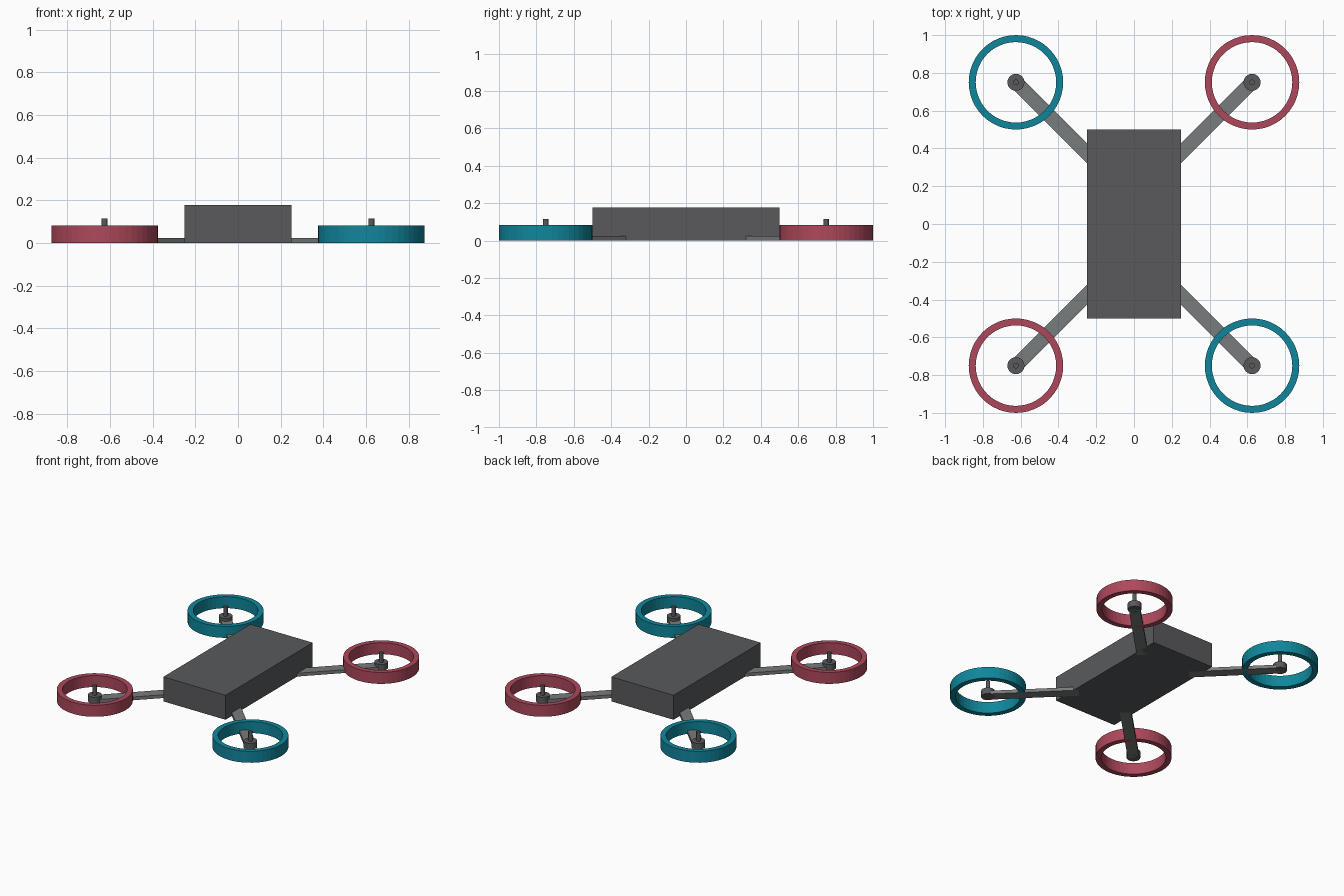
import bpy, bmesh
from math import pi, cos, sin, atan2, hypot
from mathutils import Matrix

if "Cube" in bpy.data.objects:
    bpy.data.objects.remove(bpy.data.objects["Cube"])


def material(name, rgb):
    m = bpy.data.materials.new(name)
    m.diffuse_color = (*rgb, 1)
    m.use_nodes = True
    m.node_tree.nodes["Principled BSDF"].inputs["Base Color"].default_value = m.diffuse_color
    return m


DARK = material("dark_grey", (0.10, 0.102, 0.108))
MID = material("mid_grey", (0.19, 0.20, 0.20))
TEAL = material("teal", (0.005, 0.24, 0.33))
RED = material("red", (0.42, 0.065, 0.105))


def finish(bm, name, mat, loc=(0, 0, 0)):
    bmesh.ops.recalc_face_normals(bm, faces=bm.faces)
    me = bpy.data.meshes.new(name)
    bm.to_mesh(me)
    bm.free()
    me.materials.append(mat)
    ob = bpy.data.objects.new(name, me)
    ob.location = loc
    bpy.context.collection.objects.link(ob)
    return ob


def box(name, size, loc, mat, angle=0):
    bm = bmesh.new()
    bmesh.ops.create_cube(bm, size=1)
    bmesh.ops.scale(bm, vec=size, verts=bm.verts)
    ob = finish(bm, name, mat, loc)
    ob.rotation_euler.z = angle
    return ob


def lathe(name, profile, sides, loc, mat, closed=False):
    """Turn an (r, z) profile about z; open profiles are capped at both ends."""
    bm = bmesh.new()
    rings = [[bm.verts.new((r * cos(2 * pi * i / sides), r * sin(2 * pi * i / sides), z))
              for i in range(sides)] for r, z in profile]
    pairs = list(zip(rings, rings[1:]))
    if closed:
        pairs.append((rings[-1], rings[0]))
    else:
        bm.faces.new(rings[0])
        bm.faces.new(rings[-1])
    for a, b in pairs:
        for i in range(sides):
            j = (i + 1) % sides
            bm.faces.new((a[i], a[j], b[j], b[i]))
    return finish(bm, name, mat, loc)


# Central body
box("body", (0.5, 1.0, 0.178), (0, 0, 0.089), DARK)

# Four rotor assemblies
RX, RY = 0.625, 0.75
for sx, sy, tag in ((1, -1, "front_right"), (-1, -1, "front_left"),
                    (1, 1, "back_right"), (-1, 1, "back_left")):
    x, y = sx * RX, sy * RY
    # Diagonal arm, from inside the body to the motor
    ax, ay = sx * 0.2, sy * (RY - RX + 0.2)
    box("arm_" + tag, (hypot(x - ax, y - ay), 0.075, 0.024),
        ((x + ax) / 2, (y + ay) / 2, 0.012), MID, atan2(y - ay, x - ax))
    # Motor with its shaft
    lathe("motor_" + tag, [(0.045, 0), (0.045, 0.045), (0.0145, 0.045), (0.0145, 0.115)],
          24, (x, y, 0), DARK)
    # Propeller guard ring
    lathe("guard_ring_" + tag, [(0.25, 0), (0.25, 0.083), (0.213, 0.083), (0.213, 0)],
          48, (x, y, 0), TEAL if sx * sy < 0 else RED, closed=True)
